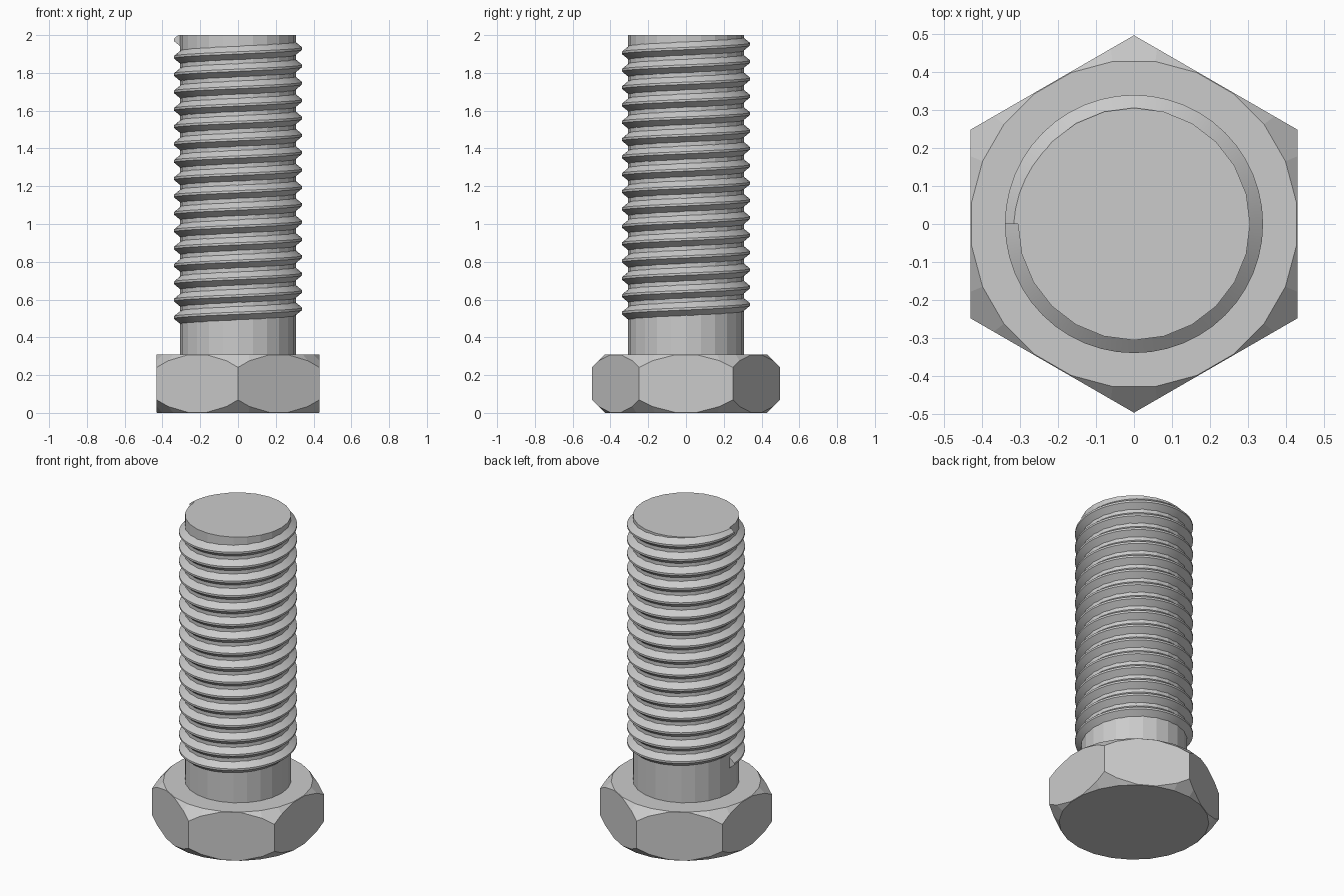
import bpy, bmesh, math
from mathutils import Vector

if "Cube" in bpy.data.objects:
    bpy.data.objects.remove(bpy.data.objects["Cube"])

HEAD_H, HEAD_R, CHAMFER_R = 0.31, 0.497, 0.428
CORE_R, CREST_R, TOP = 0.305, 0.34, 2.0


def add_object(name, bm):
    bmesh.ops.recalc_face_normals(bm, faces=bm.faces[:])
    mesh = bpy.data.meshes.new(name)
    bm.to_mesh(mesh)
    bm.free()
    obj = bpy.data.objects.new(name, mesh)
    bpy.context.collection.objects.link(obj)
    return obj


def prism(sides, radius, z0, z1, turn=0.0):
    bm = bmesh.new()
    rings = [[bm.verts.new((radius * math.cos(turn + 2 * math.pi * i / sides),
                            radius * math.sin(turn + 2 * math.pi * i / sides), z))
              for i in range(sides)] for z in (z0, z1)]
    bm.faces.new(rings[0][::-1])
    bm.faces.new(rings[1])
    for i in range(sides):
        j = (i + 1) % sides
        bm.faces.new((rings[0][i], rings[0][j], rings[1][j], rings[1][i]))
    return bm


def trim(bm, point, normal):
    bmesh.ops.bisect_plane(bm, geom=bm.verts[:] + bm.edges[:] + bm.faces[:], dist=1e-5,
                           plane_co=point, plane_no=normal, clear_outer=True)
    bmesh.ops.holes_fill(bm, edges=[e for e in bm.edges if e.is_boundary], sides=0)


# Hexagonal head, corners chamfered at 45 degrees top and bottom
bm = prism(6, HEAD_R, 0, HEAD_H, math.pi / 6)
for i in range(24):
    a = 2 * math.pi * i / 24
    out = Vector((math.cos(a), math.sin(a), 0))
    for z, s in ((HEAD_H, 1), (0, -1)):
        trim(bm, out * CHAMFER_R + Vector((0, 0, z)), out + Vector((0, 0, s)))
add_object("hex_head", bm)

# Plain cylindrical shank running the full length
add_object("shank", prism(24, CORE_R + 0.001, HEAD_H, TOP))

# Helical thread, starting and ending on the left side
TURNS, STEPS, Z0, Z1 = 16, 48, 0.505, 1.975
PROFILE = [(CORE_R - 0.01, -0.043), (CREST_R, -0.006), (CREST_R, 0.006), (CORE_R - 0.01, 0.043)]
bm = bmesh.new()
previous = None
for i in range(TURNS * STEPS + 1):
    a = math.pi + 2 * math.pi * i / STEPS
    z = Z0 + (Z1 - Z0) * i / (TURNS * STEPS)
    ring = [bm.verts.new((r * math.cos(a), r * math.sin(a), z + dz)) for r, dz in PROFILE]
    if previous:
        for k in range(4):
            n = (k + 1) % 4
            bm.faces.new((previous[k], previous[n], ring[n], ring[k]))
    else:
        bm.faces.new(ring)
    previous = ring
bm.faces.new(previous[::-1])
trim(bm, Vector((0, 0, TOP)), Vector((0, 0, 1)))
thread = add_object("thread", bm)
bpy.context.view_layer.objects.active = thread
thread.select_set(True)
bpy.ops.object.shade_smooth_by_angle(angle=math.radians(30))
